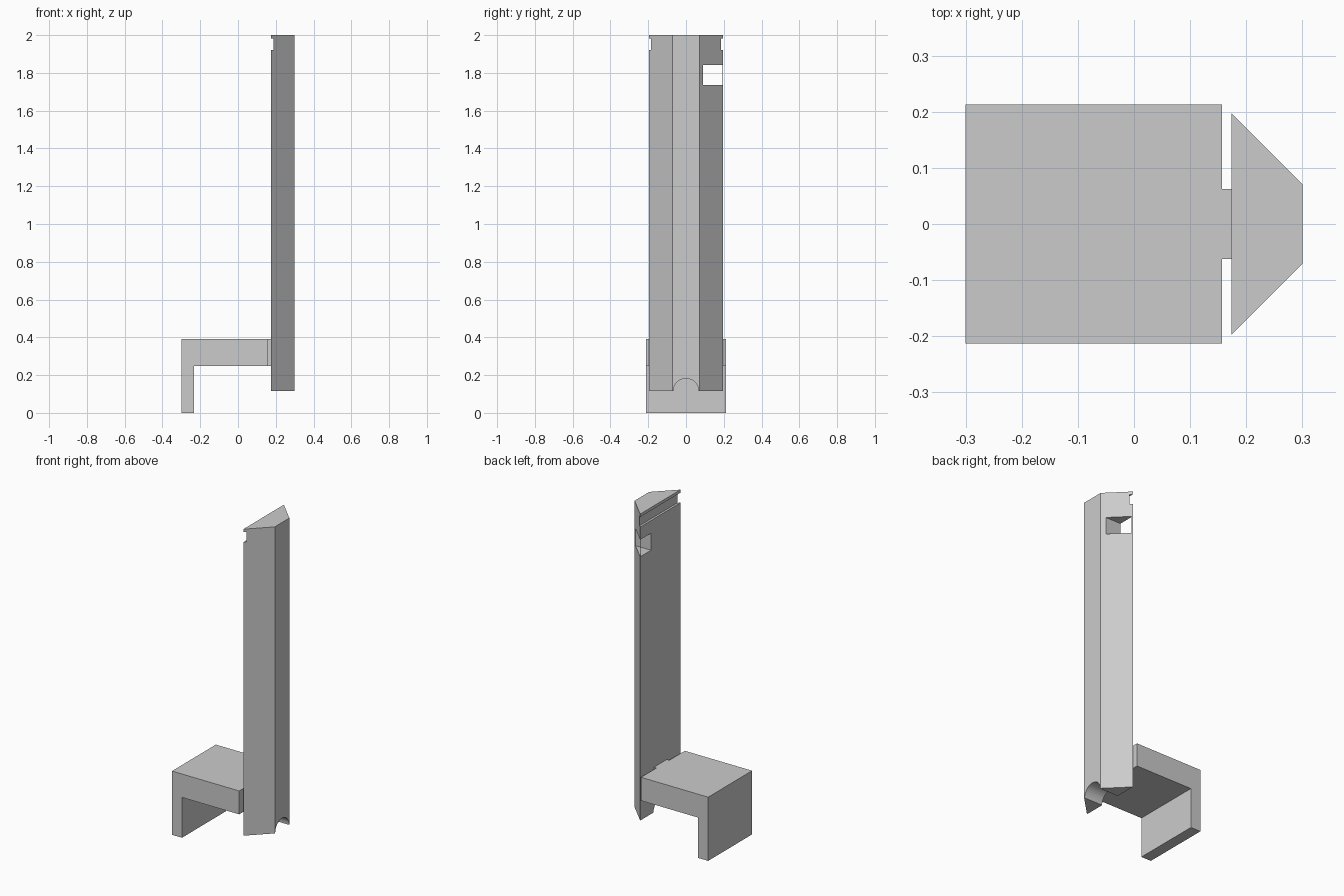
import bpy
import bmesh
from math import pi
from mathutils import Matrix, Vector

cube = bpy.data.objects.get("Cube")
if cube:
    bpy.data.objects.remove(cube, do_unlink=True)

grey = bpy.data.materials.new("plain grey")
grey.use_nodes = True
grey.diffuse_color = (0.6, 0.6, 0.6, 1)
grey.node_tree.nodes["Principled BSDF"].inputs["Base Color"].default_value = (0.6, 0.6, 0.6, 1)


def add_object(name, bm):
    bmesh.ops.recalc_face_normals(bm, faces=bm.faces)
    mesh = bpy.data.meshes.new(name)
    bm.to_mesh(mesh)
    bm.free()
    mesh.materials.append(grey)
    obj = bpy.data.objects.new(name, mesh)
    bpy.context.collection.objects.link(obj)
    return obj


def prism(name, outline, direction):
    """Extrude a flat outline along a direction."""
    bm = bmesh.new()
    face = bm.faces.new([bm.verts.new(p) for p in outline])
    moved = bmesh.ops.extrude_face_region(bm, geom=[face])["geom"]
    verts = [v for v in moved if isinstance(v, bmesh.types.BMVert)]
    bmesh.ops.translate(bm, verts=verts, vec=Vector(direction))
    return add_object(name, bm)


def box(name, low, high):
    (x0, y0, z0), (x1, y1, z1) = low, high
    outline = [(x0, y0, z0), (x1, y0, z0), (x1, y1, z0), (x0, y1, z0)]
    return prism(name, outline, (0, 0, z1 - z0))


def cut(target, cutter):
    cutter.hide_render = True
    mod = target.modifiers.new("cut", 'BOOLEAN')
    mod.operation = 'DIFFERENCE'
    mod.solver = 'EXACT'
    mod.object = cutter
    bpy.context.view_layer.objects.active = target
    bpy.ops.object.modifier_apply(modifier=mod.name)
    bpy.data.objects.remove(cutter, do_unlink=True)


# Tall column with a trapezoid section
back, front, bottom, top = 0.174, 0.3, 0.115, 2.0
column = prism("column", [(back, -0.197, bottom), (front, -0.071, bottom),
                          (front, 0.071, bottom), (back, 0.197, bottom)],
               (0, 0, top - bottom))

# Groove across the back, just below the top
cut(column, box("groove_cutter", (0.1, -0.3, 1.92), (back + 0.013, 0.3, 1.982)))

# Square window through one sloping side
cut(column, box("window_cutter", (0.1, 0.091, 1.737), (0.4, 0.192, 1.842)))

# Round-topped channel through the foot
bm = bmesh.new()
bmesh.ops.create_cone(bm, cap_ends=True, segments=48, radius1=0.067, radius2=0.067, depth=0.4,
                      matrix=Matrix.Translation((0.24, 0, bottom)) @ Matrix.Rotation(pi / 2, 4, 'Y'))
cut(column, add_object("channel_cutter", bm))

# Bracket with a downward leg, and the tab joining it to the column
half, under, over = 0.213, 0.248, 0.392
profile = [(-0.3, 0), (-0.232, 0), (-0.232, under), (0.157, under), (0.157, over), (-0.3, over)]
prism("bracket", [(x, -half, z) for x, z in profile], (0, 2 * half, 0))
box("joining_tab", (0.157, -0.062, under), (back, 0.062, over))
